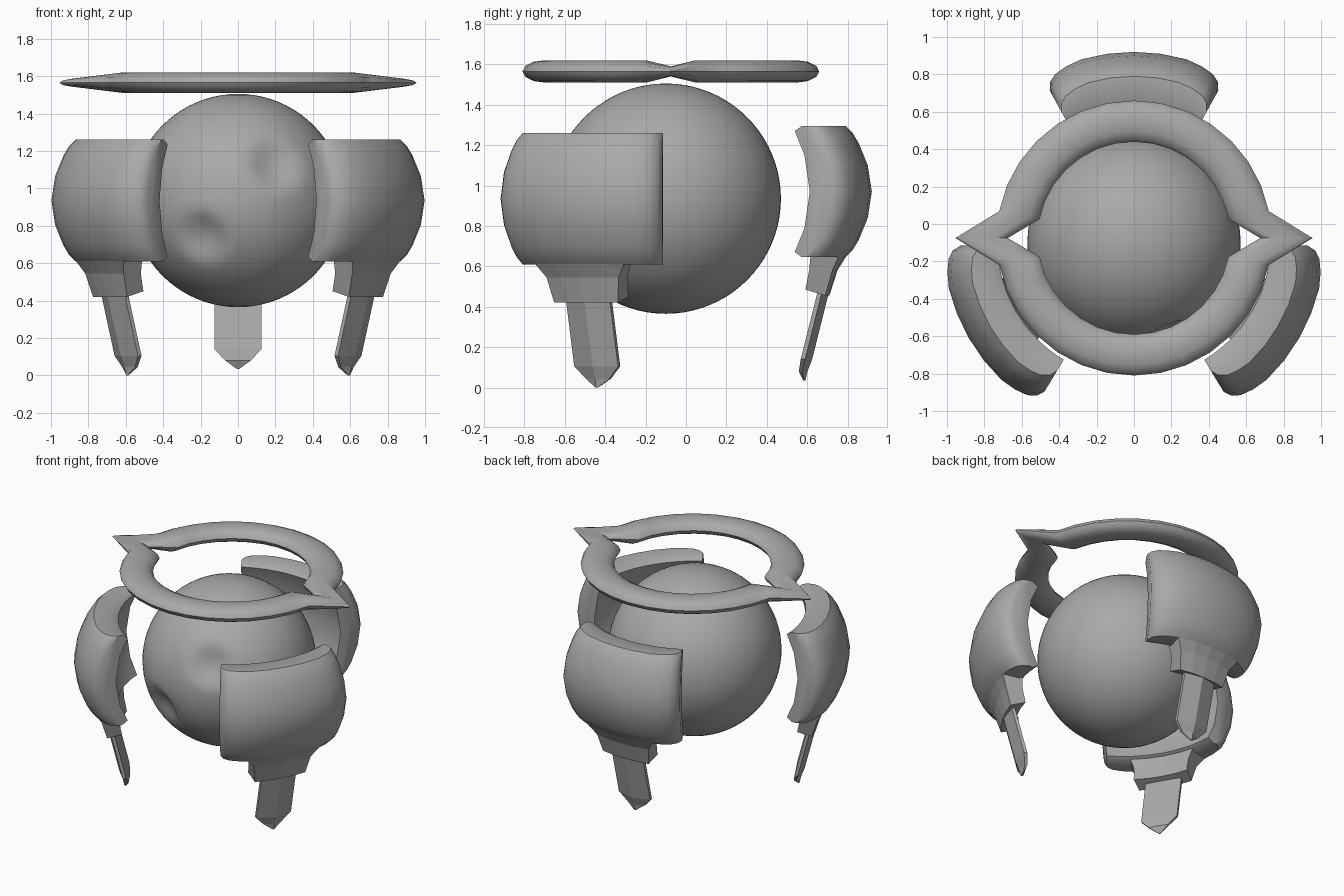
import bpy, bmesh
from math import sin, cos, pi, radians
from mathutils import Vector, Matrix

cube = bpy.data.objects.get("Cube")
if cube:
    bpy.data.objects.remove(cube, do_unlink=True)

AXIS_Y = -0.1        # shared vertical axis of the body and the pods

grey = bpy.data.materials.new("plain_grey")
grey.use_nodes = True
grey.diffuse_color = (0.4, 0.4, 0.4, 1)
grey.node_tree.nodes["Principled BSDF"].inputs["Base Color"].default_value = (0.4, 0.4, 0.4, 1)


def finish(name, bm, smooth_angle=None):
    bmesh.ops.recalc_face_normals(bm, faces=bm.faces)
    mesh = bpy.data.meshes.new(name)
    bm.to_mesh(mesh)
    bm.free()
    mesh.materials.append(grey)
    obj = bpy.data.objects.new(name, mesh)
    bpy.context.collection.objects.link(obj)
    if smooth_angle:
        bpy.ops.object.select_all(action='DESELECT')
        obj.select_set(True)
        bpy.context.view_layer.objects.active = obj
        bpy.ops.object.shade_smooth_by_angle(angle=radians(smooth_angle))
    return obj


def loft(rings, closed=False):
    """Bridge equal rings of points; cap the ends unless closed."""
    bm = bmesh.new()
    loops = [[bm.verts.new(p) for p in ring] for ring in rings]
    n = len(loops[0])
    pairs = list(zip(loops, loops[1:])) + ([(loops[-1], loops[0])] if closed else [])
    for a, b in pairs:
        for i in range(n):
            j = (i + 1) % n
            bm.faces.new((a[i], a[j], b[j], b[i]))
    if not closed:
        bm.faces.new(loops[0])
        bm.faces.new(loops[-1])
    return bm


def place(bm, angle, z):
    """Turn a part built along +x around the shared axis."""
    bm.transform(Matrix.Translation((0, AXIS_Y, z)) @ Matrix.Rotation(radians(angle), 4, 'Z'))


def polar(r, degrees, z):
    return (r * cos(radians(degrees)), r * sin(radians(degrees)), z)


# Round body with two shallow dents in the front
R = 0.57
bm = bmesh.new()
bmesh.ops.create_uvsphere(bm, u_segments=64, v_segments=40, radius=R)
dents = [Vector((0.2, -0.497, 0.195)).normalized(), Vector((-0.19, -0.5, -0.195)).normalized()]
for v in bm.verts:
    for d in dents:
        t = v.co.angle(d) / 0.255
        if t < 1:
            v.co *= 1 - 0.09 * (1 - t * t)
bm.transform(Matrix.Translation((0, AXIS_Y, 0.935)))
finish("body_sphere", bm, 40)

# Floating ring, pinched into a point at each side
rings = []
SEG, SIDES = 32, 12
for k in range(SEG):
    a = 2 * pi * k / SEG
    tip = k % (SEG // 2) == 0
    r_in, r_out, half = (0.675, 0.955, 0.025) if tip else (0.515, 0.735, 0.055)
    mid, wide = (r_in + r_out) / 2, (r_out - r_in) / 2
    ring = []
    for s in range(SIDES):
        b = 2 * pi * s / SIDES
        r = mid + wide * cos(b)
        ring.append((r * cos(a), r * sin(a) - 0.075, 1.565 + half * sin(b)))
    rings.append(ring)
finish("halo_ring", loft(rings, closed=True), 40)

# Pod shell: half profile of (radius, height, is outer side), mirrored in height
half_outer = [(1.02, 0, 1), (1.0, 0.13, 1), (0.955, 0.24, 1), (0.925, 0.29, 1), (0.89, 0.325, 1)]
half_inner = [(0.77, 0.325, 0), (0.73, 0.3, 0), (0.785, 0.18, 0), (0.815, 0, 0)]
upper = half_outer + half_inner
profile = upper + [(r, -z, o) for r, z, o in reversed(upper[1:-1])]
# Angle across the pod and how far the outer side drops there
stations = [(0, 0), (8, 0), (16, 0), (21, 0.01), (25, 0.025), (27.5, 0.05), (29, 0.09)]
stations = [(-a, d) for a, d in reversed(stations[1:])] + stations

# Bracket: radius, height and half angle of each profile corner
bracket = [(0.9, -0.31, 17), (0.75, -0.31, 17), (0.735, -0.39, 15), (0.715, -0.485, 15),
           (0.81, -0.515, 13), (0.85, -0.39, 14)]

# Leg: radius, height, width factor and depth factor down its length
leg = [(0.785, -0.45, 1, 1), (0.69, -0.83, 1, 1), (0.675, -0.89, 0.55, 0.75), (0.685, -0.935, 0.06, 0.2)]
leg_section = [(-0.022, -0.125), (-0.022, 0.125), (0.0, 0.125), (0.035, 0), (0.0, -0.125)]

for label, angle, z in (("left", -30, 0.935), ("right", 210, 0.935), ("back", 90, 0.97)):
    bm = loft([[polar(r - d * o, a, h) for r, h, o in profile] for a, d in stations])
    place(bm, angle, z)
    finish(label + "_pod_shell", bm, 35)

    bm = loft([[polar(r, a * t, h) for r, h, a in bracket] for t in (-1, -0.5, 0, 0.5, 1)])
    place(bm, angle, z)
    finish(label + "_leg_bracket", bm)

    bm = loft([[(r + x * d, y * w, h) for x, y in leg_section] for r, h, w, d in leg])
    place(bm, angle, z)
    finish(label + "_leg", bm)
